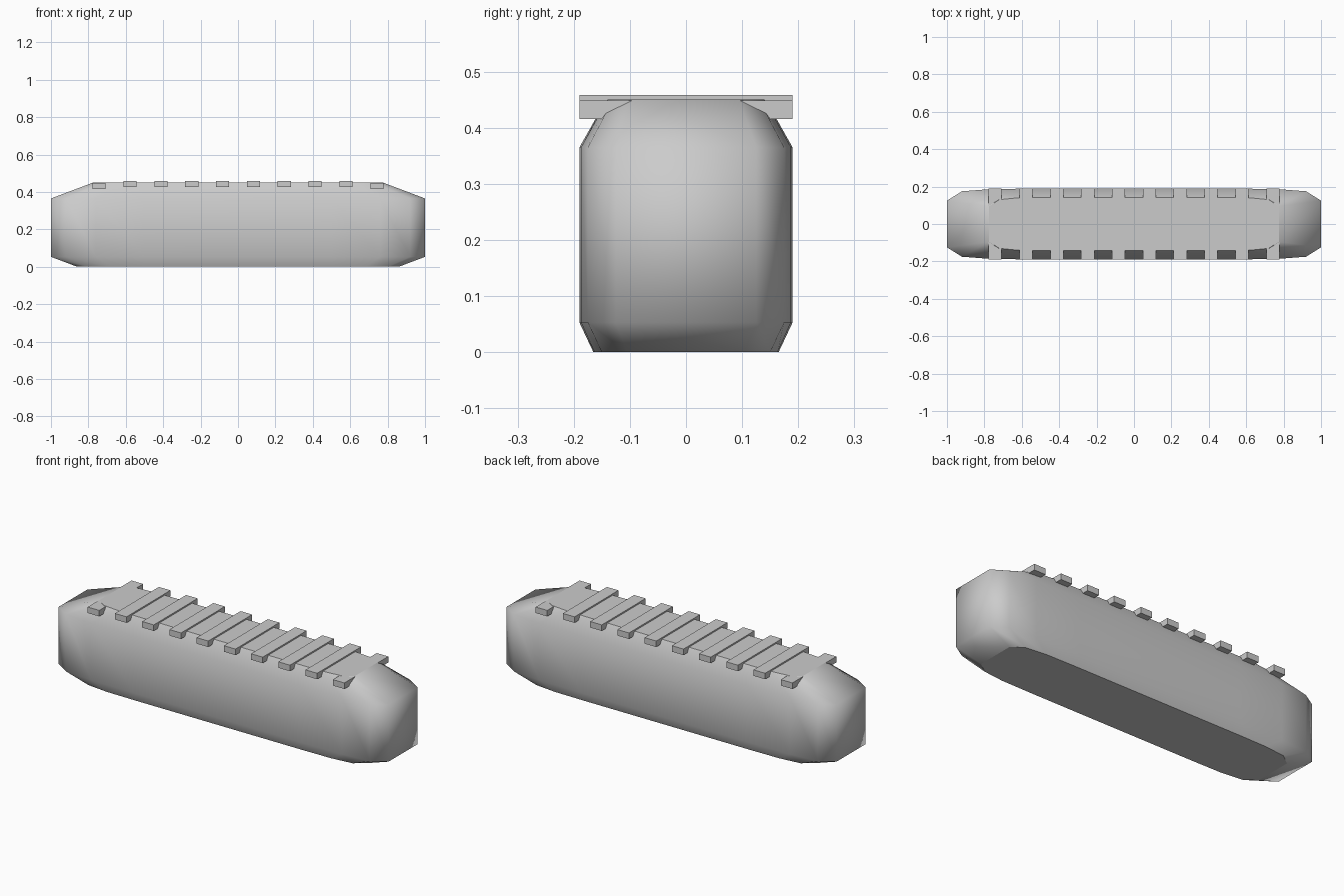
import bpy, bmesh

cube = bpy.data.objects.get("Cube")
if cube:
    bpy.data.objects.remove(cube, do_unlink=True)

grey = bpy.data.materials.new("plain grey")
grey.use_nodes = True
colour = (0.6, 0.6, 0.6, 1)
grey.diffuse_color = colour
grey.node_tree.nodes["Principled BSDF"].inputs["Base Color"].default_value = colour


def finish(bm, name):
    bmesh.ops.recalc_face_normals(bm, faces=bm.faces)
    mesh = bpy.data.meshes.new(name)
    bm.to_mesh(mesh)
    bm.free()
    mesh.materials.append(grey)
    obj = bpy.data.objects.new(name, mesh)
    bpy.context.collection.objects.link(obj)
    return obj


def outline(quarter):
    """Mirror one quarter of a plan outline into a closed loop."""
    right = quarter + [(x, -y) for x, y in reversed(quarter)]
    return right + [(-x, -y) for x, y in right]


# Body: four plan outlines joined by smooth bands, with flat top and bottom
middle = [(0.5, 0.19), (0.76, 0.187), (0.92, 0.175), (1.0, 0.125)]
layers = [
    (0.0, [(0.5, 0.165), (0.68, 0.163), (0.80, 0.15), (0.86, 0.105)]),
    (0.053, middle),
    (0.365, middle),
    (0.45, [(0.5, 0.142), (0.62, 0.14), (0.72, 0.13), (0.775, 0.095)]),
]
bm = bmesh.new()
loops = [[bm.verts.new((x, y, z)) for x, y in outline(q)] for z, q in layers]
for low, high in zip(loops, loops[1:]):
    for i in range(len(low)):
        j = (i + 1) % len(low)
        bm.faces.new((low[i], low[j], high[j], high[i])).smooth = True
for rim in (loops[0], loops[-1]):
    cap = bm.faces.new(rim)
    for edge in cap.edges:
        edge.smooth = False
finish(bm, "body")

# Cross slats along the top; the outermost pair sits slightly lower
for i in range(10):
    x = (i - 4.5) * 0.165
    top = 0.449 if i in (0, 9) else 0.458
    bm = bmesh.new()
    bmesh.ops.create_cube(bm, size=1)
    bmesh.ops.scale(bm, vec=(0.07, 0.38, 0.033), verts=bm.verts)
    bmesh.ops.translate(bm, vec=(x, 0, top - 0.0165), verts=bm.verts)
    finish(bm, f"slat_{i + 1}")
